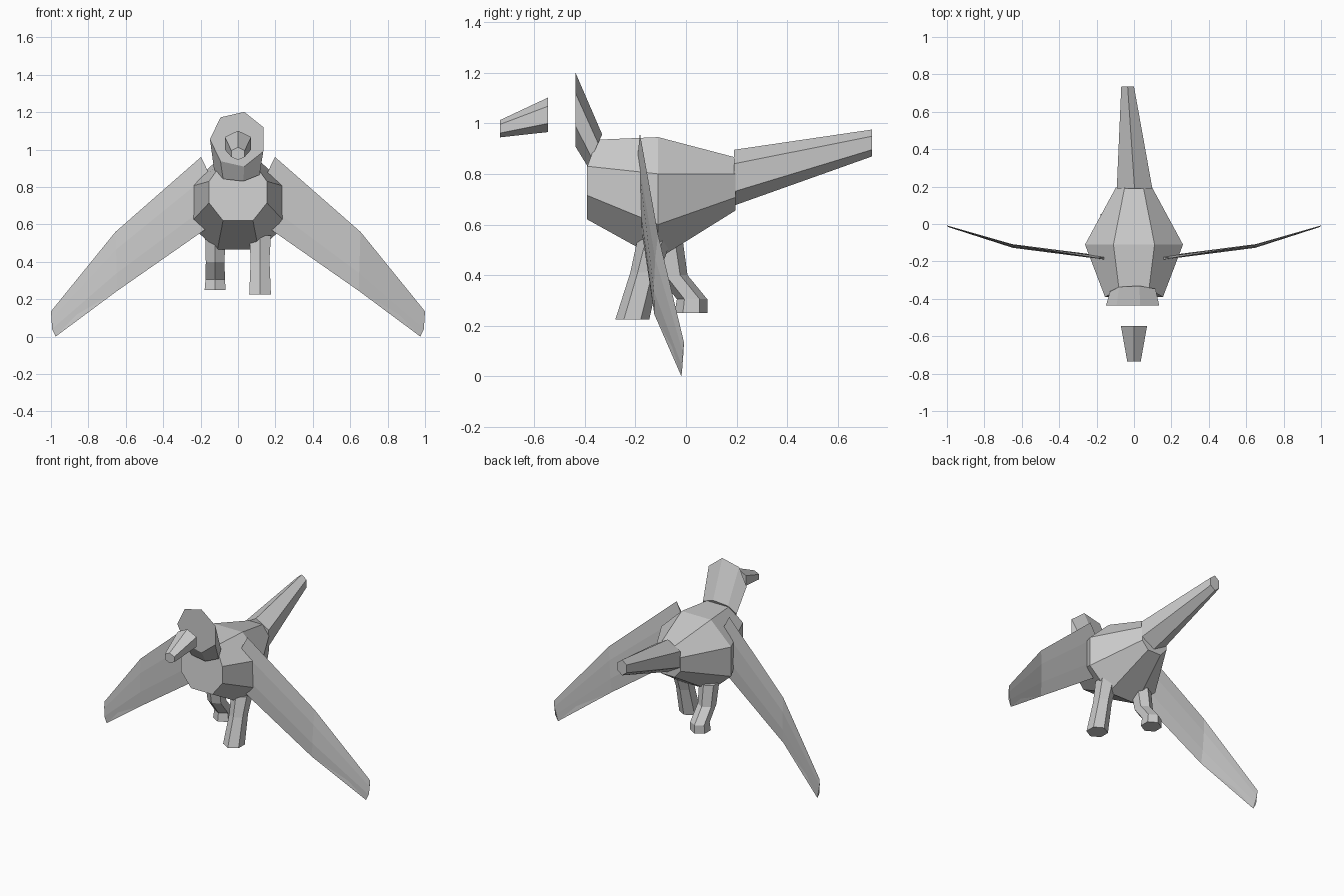
import bpy, bmesh
from math import sin, cos, pi

cube = bpy.data.objects.get("Cube")
if cube:
    bpy.data.objects.remove(cube)

grey = bpy.data.materials.new("plain_grey")
grey.use_nodes = True
grey.diffuse_color = (0.6, 0.6, 0.6, 1)
grey.node_tree.nodes["Principled BSDF"].inputs["Base Color"].default_value = (0.6, 0.6, 0.6, 1)


def loft(name, rings):
    """Skin a closed, flat-shaded mesh over a list of matching rings."""
    bm = bmesh.new()
    loops = [[bm.verts.new(p) for p in ring] for ring in rings]
    n = len(loops[0])
    for a, b in zip(loops, loops[1:]):
        for i in range(n):
            j = (i + 1) % n
            bm.faces.new((a[i], a[j], b[j], b[i]))
    bm.faces.new(loops[0])
    bm.faces.new(loops[-1])
    bmesh.ops.recalc_face_normals(bm, faces=bm.faces)
    mesh = bpy.data.meshes.new(name)
    bm.to_mesh(mesh)
    bm.free()
    mesh.materials.append(grey)
    obj = bpy.data.objects.new(name, mesh)
    bpy.context.collection.objects.link(obj)
    return obj


def upright_ring(n, x, y, z, rx, rz, start=pi / 2, ry=0.0):
    """Polygon facing along y, leaning by ry."""
    angles = [start + 2 * pi * i / n for i in range(n)]
    return [(x + rx * cos(a), y + ry * sin(a), z + rz * sin(a)) for a in angles]


def flat_ring(n, x, y, z, r):
    """Polygon facing along z, with a corner to the front."""
    angles = [pi / 2 + 2 * pi * i / n for i in range(n)]
    return [(x + r * cos(a), y + r * sin(a), z) for a in angles]


def body_ring(y, y_top, width, flat, bottom, low, high, top):
    """Eight-sided body section."""
    half = [(flat, y, bottom), (width, y, low), (width, y, high), (flat, y_top, top)]
    return half + [(-px, py, pz) for px, py, pz in reversed(half)]


# Body
loft("body", [
    body_ring(-0.39, -0.35, 0.155, 0.08, 0.62, 0.715, 0.83, 0.935),
    body_ring(-0.11, -0.11, 0.262, 0.11, 0.465, 0.60, 0.80, 0.945),
    body_ring(0.195, 0.195, 0.097, 0.05, 0.655, 0.707, 0.80, 0.865),
])

# Tail, bent a little to one side
side = 1 / cos(pi / 6)
loft("tail", [
    upright_ring(6, 0.003, 0.19, 0.785, 0.095 * side, 0.11),
    upright_ring(6, -0.034, 0.735, 0.922, 0.034 * side, 0.053),
])

# Flared head and neck, with a separate beak in front
loft("head", [
    upright_ring(7, 0, -0.437, 1.055, 0.15, 0.15, pi),
    upright_ring(7, 0, -0.36, 0.893, 0.128, 0.064, pi, 0.03),
])
loft("beak", [
    upright_ring(6, 0, -0.545, 1.033, 0.07 * side, 0.068),
    upright_ring(6, 0, -0.735, 0.978, 0.036 * side, 0.034),
])

# Legs, one striding forward and one bent back: y, z, radius per joint
left_leg = [(-0.125, 0.54, 0.067), (-0.162, 0.41, 0.058), (-0.212, 0.225, 0.067)]
right_leg = [(-0.075, 0.54, 0.062), (-0.052, 0.40, 0.058),
             (0.024, 0.305, 0.06), (0.02, 0.25, 0.065)]
loft("left_leg", [flat_ring(6, 0.118, *joint) for joint in left_leg])
loft("right_leg", [flat_ring(6, -0.122, *joint) for joint in right_leg])


# Wings: upper edge, lower edge, thickness, outward bulge
stations = [
    ((0.198, -0.182, 0.96), (0.05, -0.188, 0.66), 0.014, 0),
    ((0.655, -0.11, 0.56), (0.645, -0.125, 0.245), 0.014, 0),
    ((1.0, -0.008, 0.135), (0.975, -0.018, 0.0), 0.002, 0.016),
]


def wing_ring(mirror, upper, lower, thick, bulge):
    ring = []
    for t, s in [(0, 0), (0.3, -1), (0.7, -1), (1, 0), (0.7, 1), (0.3, 1)]:
        x, y, z = (u + (v - u) * t for u, v in zip(upper, lower))
        if s:
            x += bulge * t
            y += s * thick / 2
        ring.append((mirror * x, y, z))
    return ring


for name, mirror in (("left_wing", 1), ("right_wing", -1)):
    loft(name, [wing_ring(mirror, *st) for st in stations])
